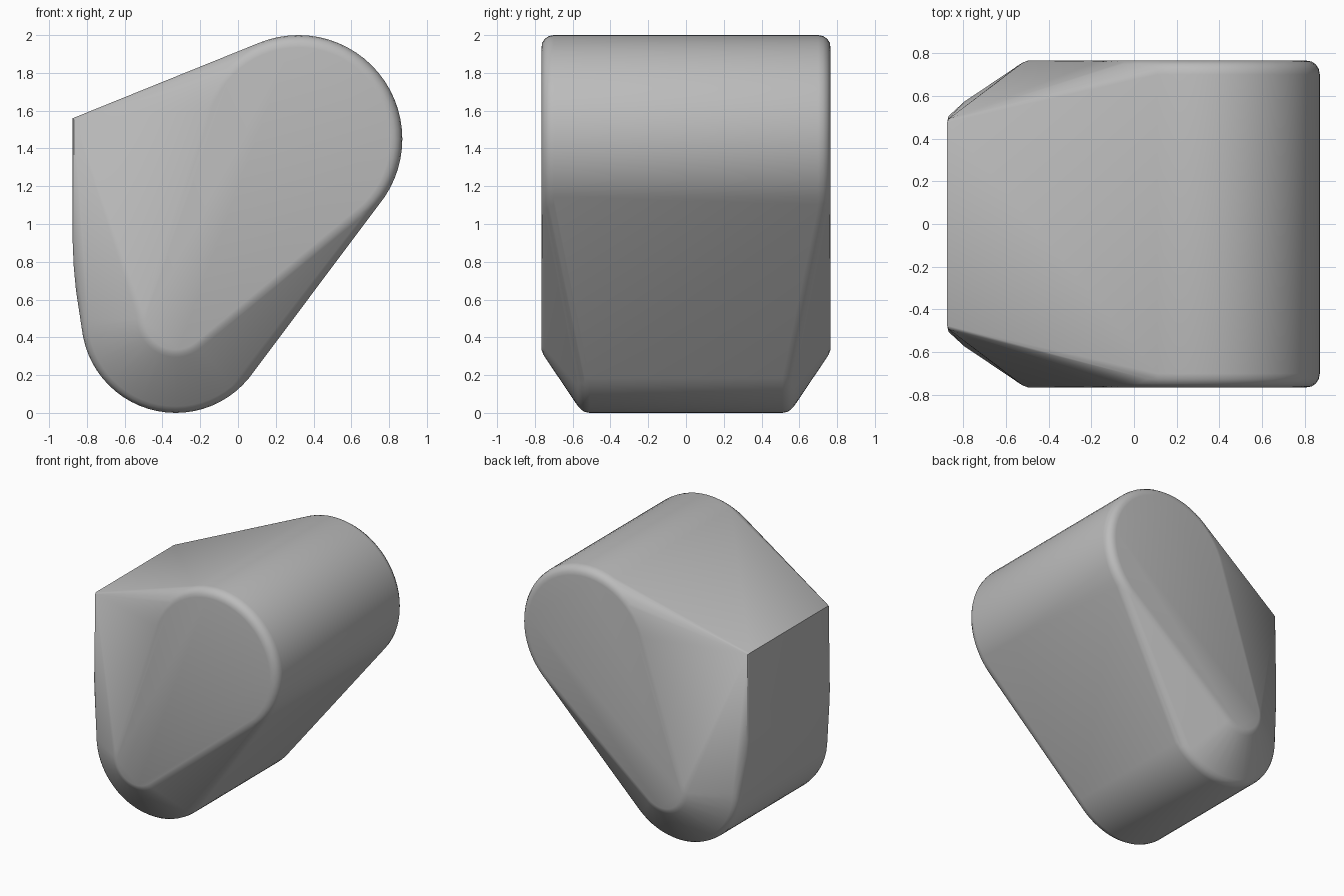
import bpy, bmesh, math

if "Cube" in bpy.data.objects:
    bpy.data.objects.remove(bpy.data.objects["Cube"])

mat = bpy.data.materials.new("plain grey")
mat.diffuse_color = (0.5, 0.5, 0.5, 1)
mat.use_nodes = True
mat.node_tree.nodes["Principled BSDF"].inputs["Base Color"].default_value = mat.diffuse_color

N = 64
UPPER = (0.32, 1.45)
LOWER = (-0.33, 0.50)
# rings of the rounded ends: centre, radius, half depth
rings = [(UPPER, 0.55, 0.70), (UPPER, 0.545, 0.726), (UPPER, 0.531, 0.747),
         (UPPER, 0.51, 0.761), (UPPER, 0.485, 0.765),
         (LOWER, 0.50, 0.51), (LOWER, 0.495, 0.536), (LOWER, 0.482, 0.556),
         (LOWER, 0.465, 0.572),
         (LOWER, 0.205, 0.747), (LOWER, 0.19, 0.756), (LOWER, 0.165, 0.765)]

pts = []
for (cx, cz), r, y in rings:
    for i in range(N):
        a = 2 * math.pi * i / N
        pts.append((cx + r * math.cos(a), y, cz + r * math.sin(a)))
# pointed upper corner and the slightly bowed wall below it
pts += [(-0.875, 0.475, 1.56), (-0.868, 0.492, 1.552)]
for x, z in ((-0.875, 0.90), (-0.870, 0.78), (-0.858, 0.65)):
    pts += [(x, 0.475, z), (x + 0.007, 0.505, z)]

# wrap a skin around the mirrored points
bm = bmesh.new()
for x, y, z in pts:
    for s in (1, -1):
        bm.verts.new((x, s * y, z))
bmesh.ops.convex_hull(bm, input=bm.verts[:])
bmesh.ops.delete(bm, geom=[v for v in bm.verts if not v.link_faces], context='VERTS')
bmesh.ops.dissolve_limit(bm, angle_limit=math.radians(0.5),
                         verts=bm.verts[:], edges=bm.edges[:])
bmesh.ops.recalc_face_normals(bm, faces=bm.faces[:])
me = bpy.data.meshes.new("rounded_block")
bm.to_mesh(me)
bm.free()
me.materials.append(mat)
block = bpy.data.objects.new("rounded_block", me)
bpy.context.collection.objects.link(block)
bpy.context.view_layer.objects.active = block
block.select_set(True)
bpy.ops.object.shade_smooth_by_angle(angle=math.radians(25))
